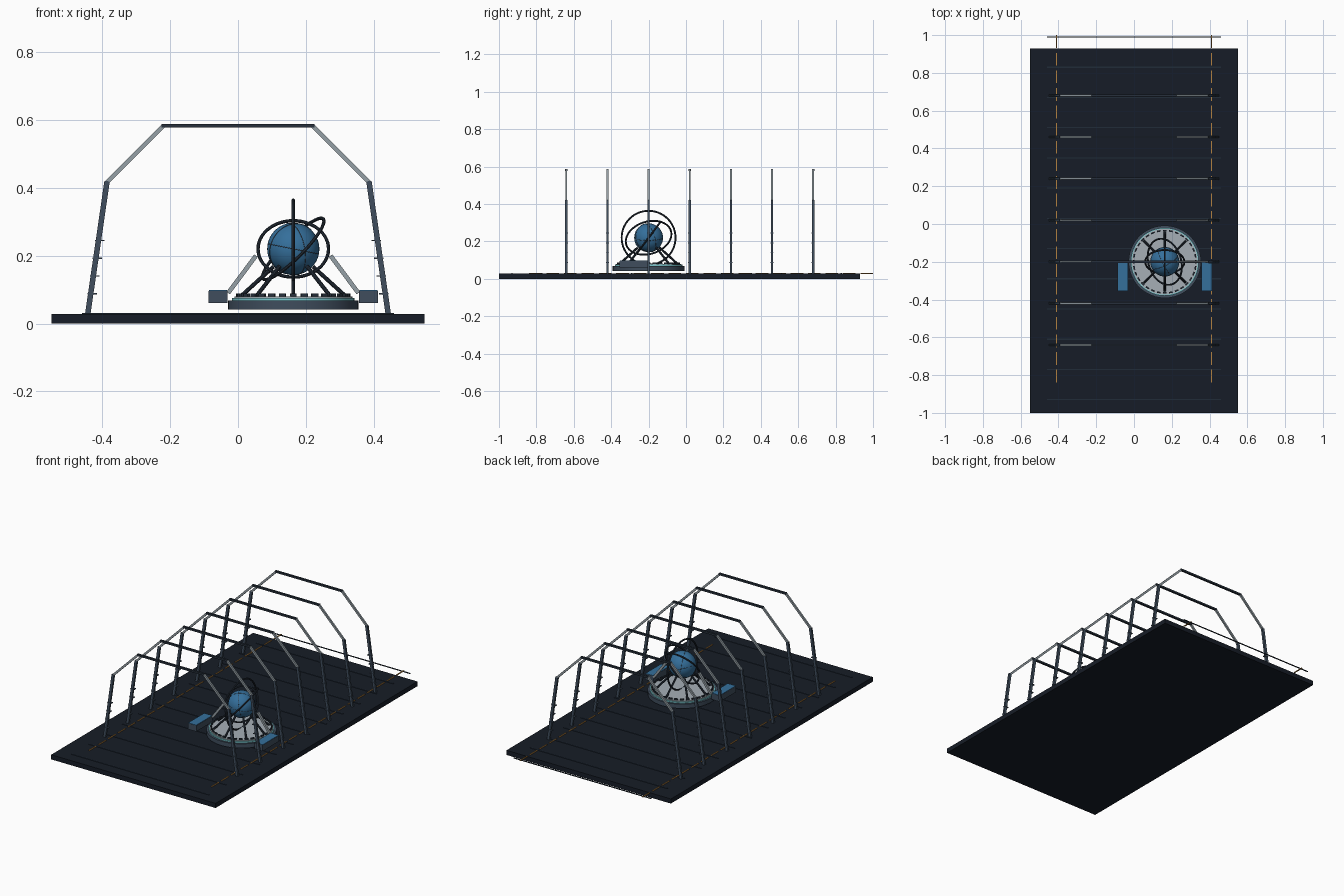
import bpy, math
from mathutils import Vector, Matrix

if "Cube" in bpy.data.objects:
    bpy.data.objects.remove(bpy.data.objects["Cube"])


def mat(name, r, g, b):
    m = bpy.data.materials.new(name)
    m.diffuse_color = (r, g, b, 1)
    m.use_nodes = True
    m.node_tree.nodes["Principled BSDF"].inputs["Base Color"].default_value = m.diffuse_color
    return m


NAVY = mat("navy", 0.008, 0.012, 0.02)
SEAM = mat("seam", 0.015, 0.025, 0.04)
DARK = mat("dark_steel", 0.02, 0.03, 0.045)
SLATE = mat("slate", 0.05, 0.075, 0.11)
STEEL = mat("steel", 0.3, 0.35, 0.38)
PALE = mat("pale_grey", 0.38, 0.43, 0.47)
BLUE = mat("blue", 0.035, 0.16, 0.33)
CYAN = mat("cyan", 0.2, 0.6, 0.65)
ORANGE = mat("orange", 0.45, 0.22, 0.05)


def finish(name, m):
    o = bpy.context.object
    o.name = name
    o.data.materials.append(m)
    return o


def box(name, loc, size, m, rot=None):
    bpy.ops.mesh.primitive_cube_add(size=1)
    o = finish(name, m)
    rot = rot if rot is not None else Matrix.Identity(4)
    o.data.transform(Matrix.Translation(loc) @ rot @ Matrix.Diagonal((*size, 1)))
    return o


def beam(name, a, b, wx, wy, m):
    # square bar between two points in an x-z plane
    a, b = Vector(a), Vector(b)
    d = b - a
    rot = Matrix.Rotation(math.atan2(d.x, d.z), 4, 'Y')
    return box(name, (a + b) / 2, (wx, wy, d.length), m, rot)


def rod(name, a, b, r, m):
    a, b = Vector(a), Vector(b)
    bpy.ops.mesh.primitive_cylinder_add(vertices=10, radius=r, depth=(b - a).length)
    o = finish(name, m)
    q = (b - a).to_track_quat('Z', 'Y').to_matrix().to_4x4()
    o.data.transform(Matrix.Translation((a + b) / 2) @ q)
    bpy.ops.object.shade_smooth_by_angle()


def disc(name, r, z0, z1, m):
    bpy.ops.mesh.primitive_cylinder_add(vertices=48, radius=r, depth=z1 - z0,
                                        location=(CX, CY, (z0 + z1) / 2))
    finish(name, m)
    bpy.ops.object.shade_smooth_by_angle()


def ring(name, R, r, normal, m, z=None):
    bpy.ops.mesh.primitive_torus_add(major_radius=R, minor_radius=r,
                                     major_segments=56, minor_segments=8)
    o = finish(name, m)
    q = Vector(normal).to_track_quat('Z', 'Y').to_matrix().to_4x4()
    o.data.transform(Matrix.Translation((CX, CY, CZ)) @ q)
    bpy.ops.object.shade_smooth_by_angle()


CX, CY, CZ = 0.163, -0.2, 0.22

# deck with cross seams and dashed guide lines
box("deck", (0, -0.035, 0.014), (1.1, 1.93, 0.028), NAVY)
for k in range(13):
    box("deck_seam", (0, 0.99 - 0.16 * k, 0.029), (0.92, 0.006, 0.004), SEAM)
for k in range(20):
    y = -0.805 + k * 0.0932
    for s in (-1, 1):
        box("guide_dash", (s * 0.41, y, 0.0295), (0.007, 0.068, 0.004), ORANGE)

# seven arched ribs
for k in range(7):
    y = -0.64 + 0.22 * k
    box("rib_top", (0, y, 0.583), (0.45, 0.012, 0.011), DARK)
    for s in (-1, 1):
        beam("rib_post", (s * 0.443, y, 0.028), (s * 0.386, y, 0.42), 0.016, 0.012, SLATE)
        beam("rib_slope", (s * 0.387, y, 0.416), (s * 0.22, y, 0.583), 0.012, 0.01, STEEL)
        for z in (0.088, 0.14, 0.192, 0.245):
            x = 0.443 - 0.057 * (z - 0.028) / 0.392
            box("rib_peg", (s * (x - 0.004), y, z), (0.028, 0.016, 0.004), SLATE)

# round platform
disc("platform_base", 0.192, 0.042, 0.068, SLATE)
disc("platform_glow_band", 0.18, 0.068, 0.076, CYAN)
disc("platform_top", 0.174, 0.07, 0.08, PALE)
for k in range(32):
    a = math.tau * k / 32
    box("platform_stud", (CX + 0.165 * math.cos(a), CY + 0.165 * math.sin(a), 0.084),
        (0.008, 0.02, 0.009), DARK, Matrix.Rotation(a, 4, 'Z'))

# side consoles
for s in (-1, 1):
    box("console", (CX + s * 0.222, -0.277, 0.078), (0.056, 0.155, 0.036), SLATE)
    box("console_panel", (CX + s * 0.222, -0.277, 0.097), (0.054, 0.153, 0.003), BLUE)

# cradle legs and two long struts
for k in range(8):
    a = math.tau * k / 8
    c, d = math.cos(a), math.sin(a)
    rod("cradle_leg", (CX + 0.155 * c, CY + 0.155 * d, 0.08),
        (CX + 0.058 * c, CY + 0.058 * d, 0.168), 0.006, DARK)
for s in (-1, 1):
    beam("side_strut", (CX + s * 0.192, CY, 0.09), (CX + s * 0.11, CY, 0.2), 0.013, 0.012, STEEL)

# globe with seams
bpy.ops.mesh.primitive_uv_sphere_add(segments=40, ring_count=20, radius=0.077, location=(CX, CY, CZ))
finish("globe", BLUE)
bpy.ops.object.shade_smooth_by_angle()
for n in ((0.2, 0, 1), (1, 0.5, 0.2), (-0.5, 1, 0.3)):
    ring("globe_seam", 0.077, 0.0012, n, SLATE)

# gimbal rings
ring("outer_ring", 0.144, 0.005, (1, 0, 0), DARK)
ring("front_ring", 0.104, 0.005, (0, -0.8, 0.6), DARK)
ring("tilted_ring", 0.125, 0.005, (-0.69, -0.22, 0.69), DARK)
